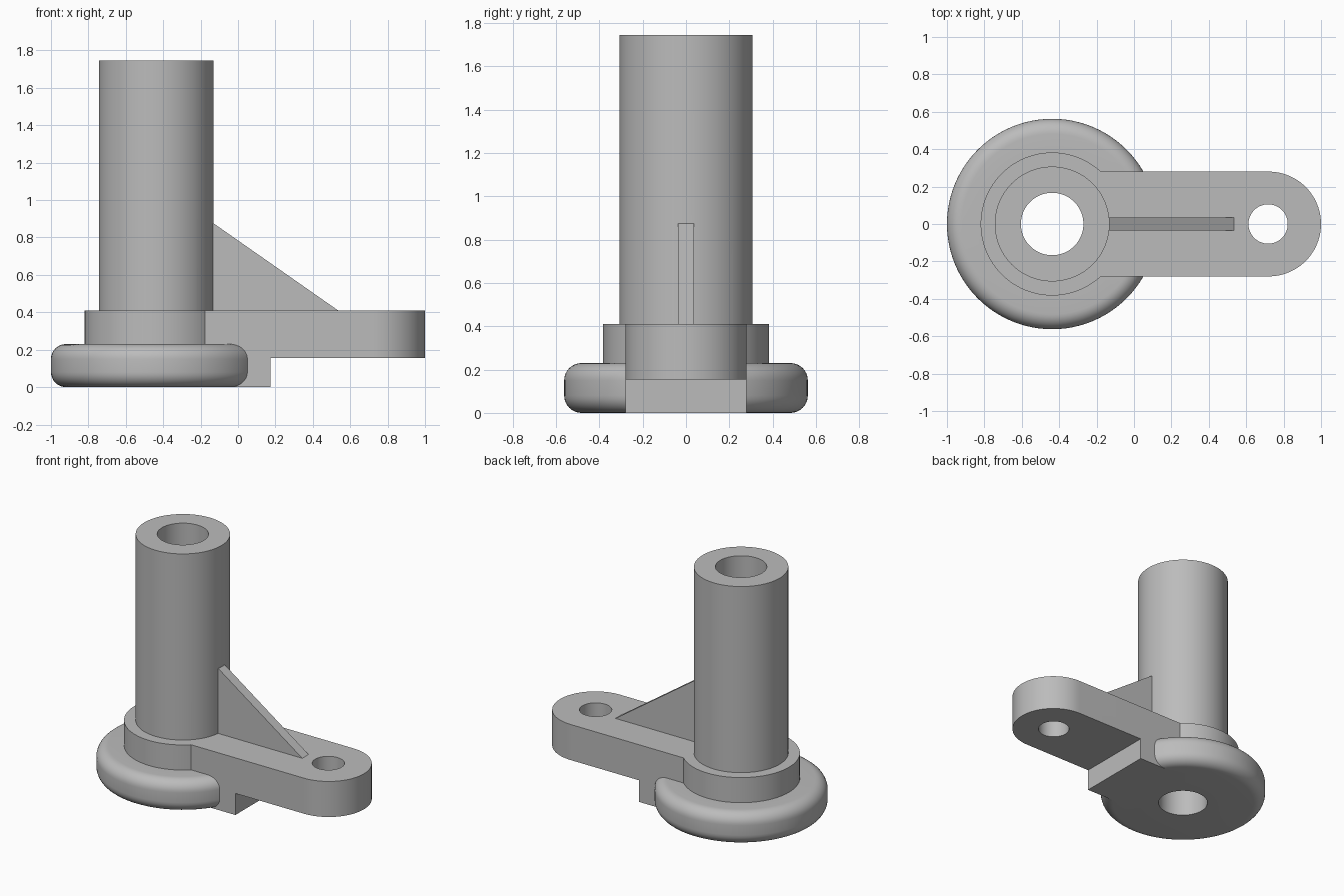
import bpy, bmesh, math
from mathutils import Vector, Matrix

cube = bpy.data.objects.get("Cube")
if cube:
    bpy.data.objects.remove(cube, do_unlink=True)

grey = bpy.data.materials.new("plain grey")
grey.use_nodes = True
colour = (0.5, 0.5, 0.5, 1)
grey.diffuse_color = colour
grey.node_tree.nodes["Principled BSDF"].inputs["Base Color"].default_value = colour

PIVOT, TIP = -0.4375, 0.72      # x of the tube axis and of the bolt hole
HALF, TOP = 0.28, 0.41          # arm half width and top height
SEGMENTS = 96


def finish(name, bm):
    bmesh.ops.recalc_face_normals(bm, faces=bm.faces)
    mesh = bpy.data.meshes.new(name)
    bm.to_mesh(mesh)
    bm.free()
    mesh.materials.append(grey)
    obj = bpy.data.objects.new(name, mesh)
    bpy.context.collection.objects.link(obj)
    return obj


def lathe(name, profile, x):
    """Spin a closed (radius, z) profile around a vertical axis at x."""
    bm = bmesh.new()
    verts = [bm.verts.new((x + r, 0, z)) for r, z in profile]
    edges = [bm.edges.new((v, verts[i - 1])) for i, v in enumerate(verts)]
    bmesh.ops.spin(bm, geom=verts + edges, cent=(x, 0, 0), axis=(0, 0, 1),
                   angle=math.tau, steps=SEGMENTS, use_merge=True)
    bmesh.ops.remove_doubles(bm, verts=bm.verts, dist=1e-5)
    return finish(name, bm)


def prism(name, outline, vector):
    """Extrude a flat outline of 3D points along a vector."""
    bm = bmesh.new()
    face = bm.faces.new([bm.verts.new(p) for p in outline])
    out = bmesh.ops.extrude_face_region(bm, geom=[face], use_keep_orig=True)
    moved = [g for g in out["geom"] if isinstance(g, bmesh.types.BMVert)]
    bmesh.ops.translate(bm, verts=moved, vec=vector)
    return finish(name, bm)


def cylinder(name, x, radius, z0, z1):
    bm = bmesh.new()
    bmesh.ops.create_cone(bm, cap_ends=True, segments=SEGMENTS, radius1=radius,
                          radius2=radius, depth=z1 - z0,
                          matrix=Matrix.Translation((x, 0, (z0 + z1) / 2)))
    return finish(name, bm)


def combine(target, other, operation):
    mod = target.modifiers.new(operation, "BOOLEAN")
    mod.operation, mod.solver, mod.object = operation, "EXACT", other
    bpy.context.view_layer.update()
    graph = bpy.context.evaluated_depsgraph_get()
    mesh = bpy.data.meshes.new_from_object(target.evaluated_get(graph))
    target.modifiers.clear()
    target.data = mesh
    bpy.data.objects.remove(other, do_unlink=True)


# Hollow tube with collar and rounded foot disc
foot_r, foot_h, fillet = 0.5625, 0.23, 0.08
profile = [(0.167, 0)]
for start, z in ((-90, fillet), (0, foot_h - fillet)):
    for i in range(9):
        a = math.radians(start + i * 90 / 8)
        profile.append((foot_r - fillet + fillet * math.cos(a), z + fillet * math.sin(a)))
profile += [(0.3825, foot_h), (0.3825, TOP), (0.307, TOP), (0.307, 1.745), (0.167, 1.745)]
body = lathe("tube_bracket", profile, PIVOT)

# Round-ended arm
start_x, arm_z = -0.22, 0.155
outline = [Vector((start_x, HALF, arm_z)), Vector((start_x, -HALF, arm_z))]
for i in range(49):
    a = math.pi * (i / 48 - 0.5)
    outline.append(Vector((TIP + HALF * math.cos(a), HALF * math.sin(a), arm_z)))
arm = prism("arm", outline, (0, 0, TOP - arm_z))

# Step under the arm, beside the foot
step = prism("step", [(start_x, -HALF, 0), (0.175, -HALF, 0),
                      (0.175, -HALF, 0.3), (start_x, -HALF, 0.3)], (0, 2 * HALF, 0))

# Triangular rib between tube and arm
rib = prism("rib", [(-0.2, -0.036, 0.35), (0.535, -0.036, 0.35), (0.535, -0.036, TOP),
                    (-0.13, -0.036, 0.875), (-0.2, -0.036, 0.875)], (0, 0.072, 0))

# Join into one casting and drill the bolt hole
combine(arm, step, "UNION")
combine(arm, cylinder("bolt_hole", TIP - 0.003, 0.105, 0, 1), "DIFFERENCE")
combine(body, arm, "UNION")
combine(body, rib, "UNION")

bpy.ops.object.select_all(action="DESELECT")
body.select_set(True)
bpy.context.view_layer.objects.active = body
bpy.ops.object.shade_smooth_by_angle(angle=math.radians(30))
